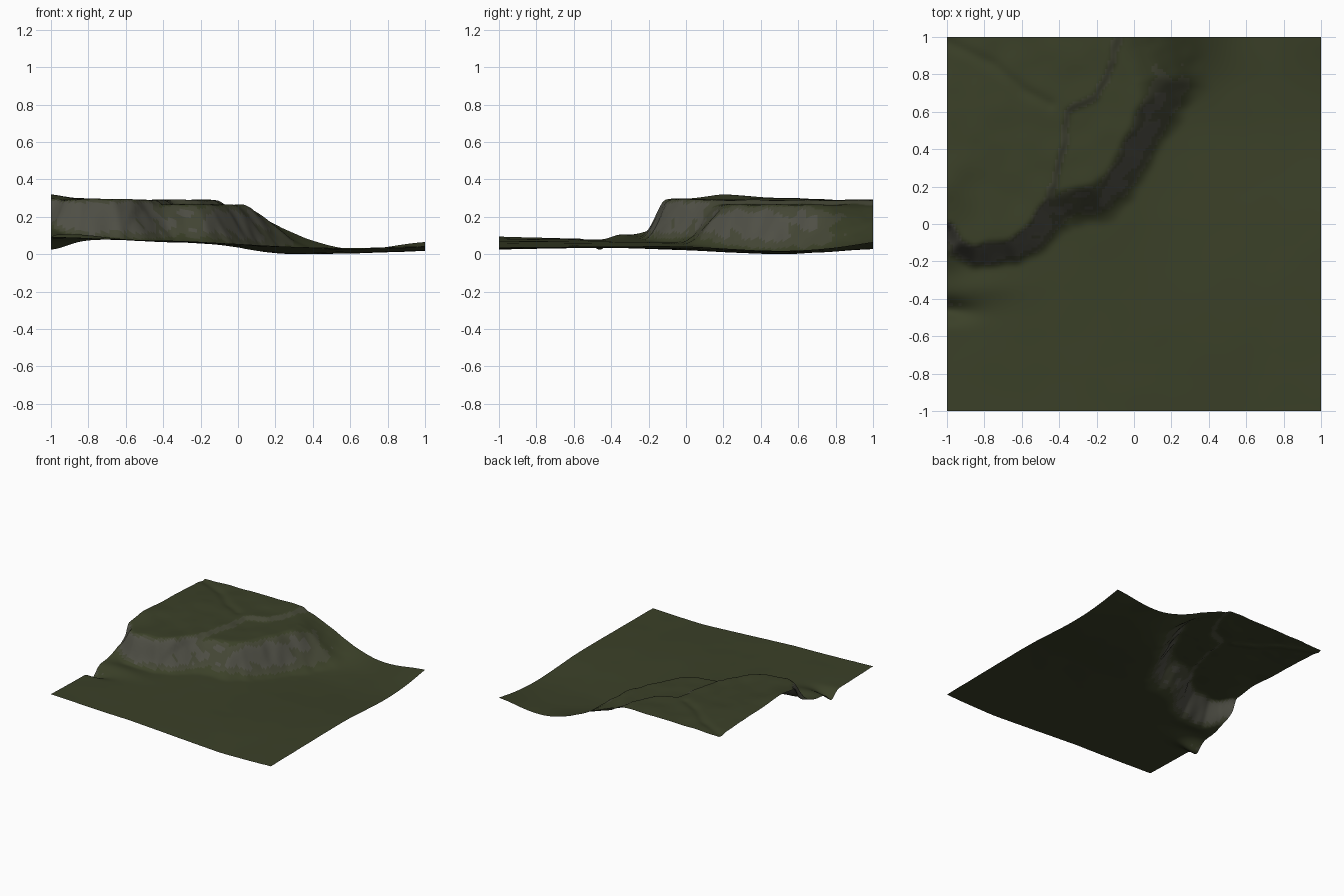
import bpy, bmesh, math
from mathutils import Vector, noise

if "Cube" in bpy.data.objects:
    bpy.data.objects.remove(bpy.data.objects["Cube"])

# Valley floor heights: rows run along y, columns along x
XS = (-1, -.6, -.2, .2, .6, 1)
YS = (-1, -.5, 0, .4, .7, 1)
LOW = ((.095, .08, .067, .044, .026, .037),
       (.085, .077, .061, .042, .035, .042),
       (.10, .075, .058, .026, .025, .042),
       (.10, .09, .055, .008, .007, .021),
       (.10, .10, .075, .022, .01, .026),
       (.12, .12, .11, .12, .03, .066))

# Cliff line: x, y, width of the slope below it, width of the slope above it
CLIFF = ((-1.4, -.02, .07, .05), (-1, -.03, .06, .045), (-.95, -.12, .08, .05),
         (-.85, -.16, .1, .06), (-.65, -.115, .13, .05), (-.56, -.04, .16, .04),
         (-.5, .07, .2, .035), (-.42, .155, .22, .03), (-.3, .195, .23, .025),
         (-.21, .195, .22, .035), (-.14, .24, .19, .045), (-.05, .37, .18, .055),
         (.03, .52, .18, .065), (.09, .64, .22, .08), (.11, .78, .32, .11),
         (.04, .95, .38, .14), (-.02, 1.4, .4, .15))
PLATEAU = [(p[0], p[1]) for p in CLIFF] + [(-1.4, 1.4)]

# Low step on top of the plateau, and a shallow groove in its back left corner
STEP = ((-.52, .02), (-.43, .2), (-.37, .42), (-.36, .6), (-.2, .68), (-.12, .85), (-.06, 1.1))
GROOVE = ((-1, .97), (-.75, .85), (-.6, .72), (-.45, .64))


def smooth(a, b, v):
    t = min(1, max(0, (v - a) / (b - a)))
    return t * t * (3 - 2 * t)


def spline(keys, vals, v):
    i = max(j for j in range(len(keys) - 1) if v >= keys[j] or j == 0)
    t = (v - keys[i]) / (keys[i + 1] - keys[i])
    def slope(k):
        a, b = max(k - 1, 0), min(k + 1, len(keys) - 1)
        return (vals[b] - vals[a]) / (keys[b] - keys[a])
    h = keys[i + 1] - keys[i]
    return ((2*t**3 - 3*t*t + 1) * vals[i] + (t**3 - 2*t*t + t) * h * slope(i)
            + (3*t*t - 2*t**3) * vals[i + 1] + (t**3 - t*t) * h * slope(i + 1))


def nearest(line, x, y):
    best = (9, 0, 0, 0)
    for i in range(len(line) - 1):
        ax, ay, bx, by = *line[i][:2], *line[i + 1][:2]
        dx, dy = bx - ax, by - ay
        t = min(1, max(0, ((x - ax) * dx + (y - ay) * dy) / (dx * dx + dy * dy)))
        d = math.hypot(x - ax - t * dx, y - ay - t * dy)
        if d < best[0]:
            side = 1 if dx * (y - ay) - dy * (x - ax) > 0 else -1
            best = (d, i, t, side)
    return best


def inside(poly, x, y):
    hit = False
    for (ax, ay), (bx, by) in zip(poly, poly[1:] + poly[:1]):
        if (ay > y) != (by > y) and x < (bx - ax) * (y - ay) / (by - ay) + ax:
            hit = not hit
    return hit


def bump(x, y, cx, cy, rx, ry):
    return math.exp(-((x - cx) / rx) ** 2 - ((y - cy) / ry) ** 2)


def height(x, y):
    # valley floor with a ditch and a small bank on the left edge
    low = spline(YS, [spline(XS, row, x) for row in LOW], y)
    low -= .064 * bump(x, y, -1.02, -.46 + .15 * (x + 1) * -.5, .15, .055)
    low += .022 * bump(x, y, -.85, -.34, .2, .08) + .05 * bump(x, y, -1.03, -.13, .12, .12)
    low += .002 * noise.noise(Vector((x * 5, y * 5, 1)))
    # plateau with a raised left shoulder and a lower terrace by the cliff
    d, _, _, side = nearest(STEP, x, y)
    wob = .015 * noise.noise(Vector((x * 12, y * 12, 7)))
    high = .266 + .024 * smooth(-.025, .025, d * side + wob)
    high += .026 * bump(x, y, -1.03, .2, .14, .16) + .012 * bump(x, y, -1, .5, .3, .3)
    high += .007 * bump(x, y, -.65, -.05, .25, .12)
    high -= .01 * math.exp(-(nearest(GROOVE, x, y)[0] / .03) ** 2)
    high -= .008 * smooth(.6, 1, y) * smooth(-.5, -.9, x)
    high += .005 * noise.noise(Vector((x * 7, y * 7, 4)))
    # cliff face between them, steep at the crest and spreading into scree
    d, i, t, _ = nearest(CLIFF, x, y)
    toe = CLIFF[i][2] * (1 - t) + CLIFF[i + 1][2] * t
    top = CLIFF[i][3] * (1 - t) + CLIFF[i + 1][3] * t
    d = (d if inside(PLATEAU, x, y) else -d) + .012 * noise.noise(Vector((x * 11, y * 11, 0)))
    k = smooth(-toe, top, d) ** 1.3
    return low + (high - low) * k


# Terrain sheet
bm = bmesh.new()
bmesh.ops.create_grid(bm, x_segments=128, y_segments=128, size=1)
for v in bm.verts:
    v.co.z = height(v.co.x, v.co.y)
base = min(v.co.z for v in bm.verts)
for v in bm.verts:
    v.co.z -= base
bm.normal_update()
for f in bm.faces:
    f.smooth = True
    c = f.calc_center_median()
    nz = f.normal.z + .1 * noise.noise(c * 14) - .4 * (c.z - .2)
    on_step = c.z > .22 and nearest(STEP, c.x, c.y)[0] < .03 and nz < .93
    f.material_index = 2 if nz < .62 else 1 if nz < .8 or on_step else 0
mesh = bpy.data.meshes.new("terrain")
bm.to_mesh(mesh)
bm.free()

# Grass, mixed slope and bare rock colours
for name, col in (("grass", (.043, .051, .021, 1)), ("mossy_slope", (.058, .062, .036, 1)),
                  ("rock", (.078, .078, .06, 1))):
    mat = bpy.data.materials.new(name)
    mat.diffuse_color = col
    mat.use_nodes = True
    mat.node_tree.nodes["Principled BSDF"].inputs["Base Color"].default_value = mat.diffuse_color
    mesh.materials.append(mat)
bpy.context.collection.objects.link(bpy.data.objects.new("terrain", mesh))
